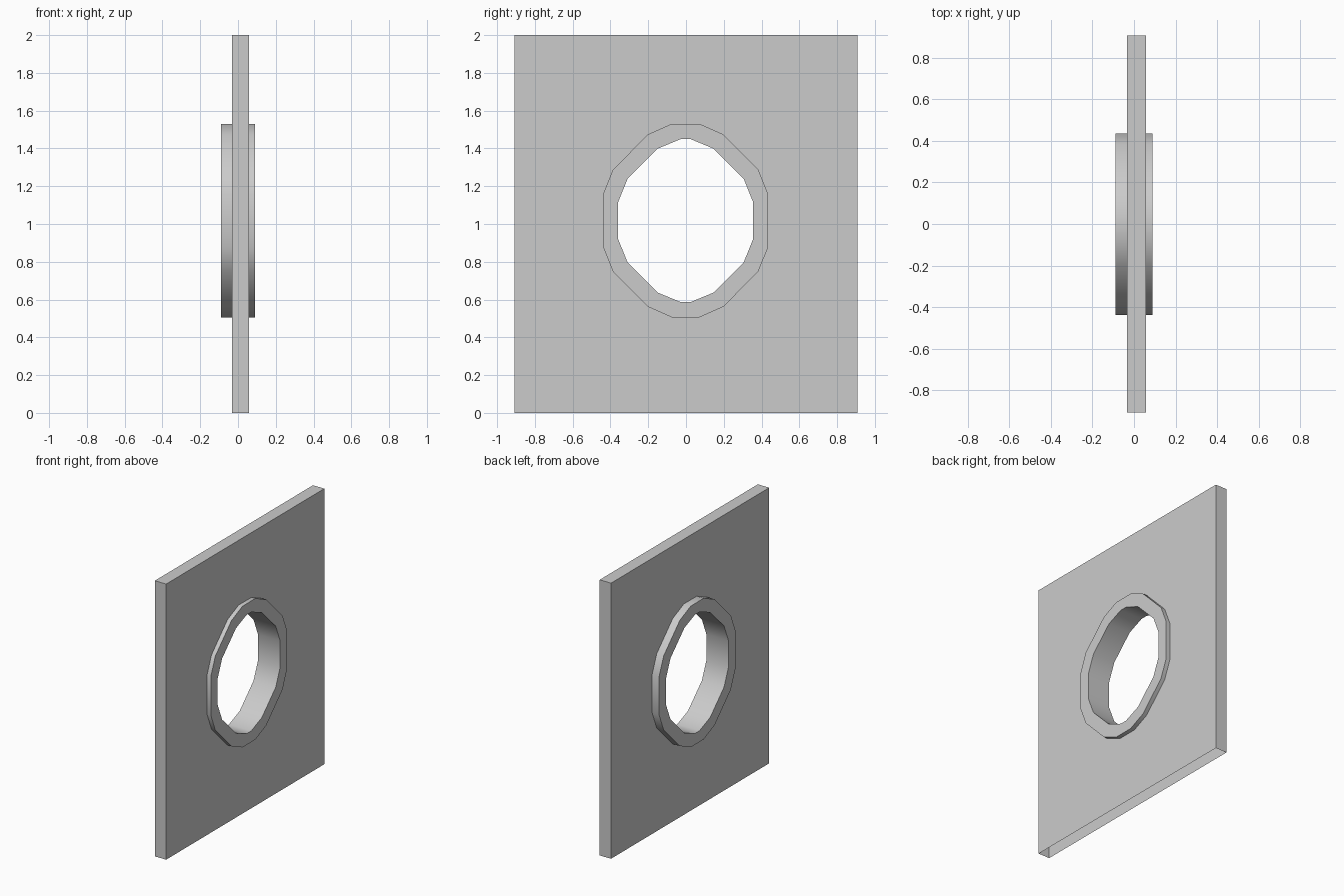
import bpy, bmesh, math

if "Cube" in bpy.data.objects:
    bpy.data.objects.remove(bpy.data.objects["Cube"])

ZC = 1.018          # height of the opening's centre
PLATE_X = (-0.033, 0.058)
RING_X = (-0.089, 0.089)
OUTER = [(0.437, 0.14), (0.385, 0.269), (0.2, 0.456), (0.074, 0.512)]
INNER = [(0.358, 0.096), (0.307, 0.222), (0.148, 0.381), (0.027, 0.431)]


def full_loop(quarter):
    """Mirror a quarter outline into a closed 16-sided loop of (y, z)."""
    half = quarter + [(-y, z) for y, z in reversed(quarter)]
    loop = half + [(-y, -z) for y, z in half]
    return [(y - 0.002, z + ZC) for y, z in loop]


def add_loop(bm, pts, x):
    return [bm.verts.new((x, y, z)) for y, z in pts]


def bridge(bm, a, b, skip=()):
    n = len(a)
    for i in range(n):
        if i not in skip:
            j = (i + 1) % n
            bm.faces.new((a[i], a[j], b[j], b[i]))


def finish(bm, name):
    bmesh.ops.recalc_face_normals(bm, faces=bm.faces[:])
    me = bpy.data.meshes.new(name)
    bm.to_mesh(me)
    bm.free()
    ob = bpy.data.objects.new(name, me)
    bpy.context.collection.objects.link(ob)
    return ob


# wall plate: two pierced faces, sides and top, open underneath
bm = bmesh.new()
rect = [(-0.907, 0), (0.907, 0), (0.907, 2), (-0.907, 2)]
rims = []
for x in PLATE_X:
    rim = add_loop(bm, rect, x)
    hole = add_loop(bm, full_loop(OUTER), x)
    edges = [bm.edges.new((lp[i], lp[(i + 1) % len(lp)]))
             for lp in (rim, hole) for i in range(len(lp))]
    bmesh.ops.triangle_fill(bm, edges=edges, use_beauty=True,
                            use_dissolve=False, normal=(1, 0, 0))
    rims.append(rim)
bridge(bm, rims[0], rims[1], skip=(0,))
finish(bm, "wall_plate")

# round frame lining the opening and standing proud on both sides
bm = bmesh.new()
o0, o1 = [add_loop(bm, full_loop(OUTER), x) for x in RING_X]
i0, i1 = [add_loop(bm, full_loop(INNER), x) for x in RING_X]
for a, b in ((o0, o1), (o1, i1), (i1, i0), (i0, o0)):
    bridge(bm, a, b)
frame = finish(bm, "window_frame")
bpy.context.view_layer.objects.active = frame
frame.select_set(True)
bpy.ops.object.shade_smooth_by_angle(angle=math.radians(35))
